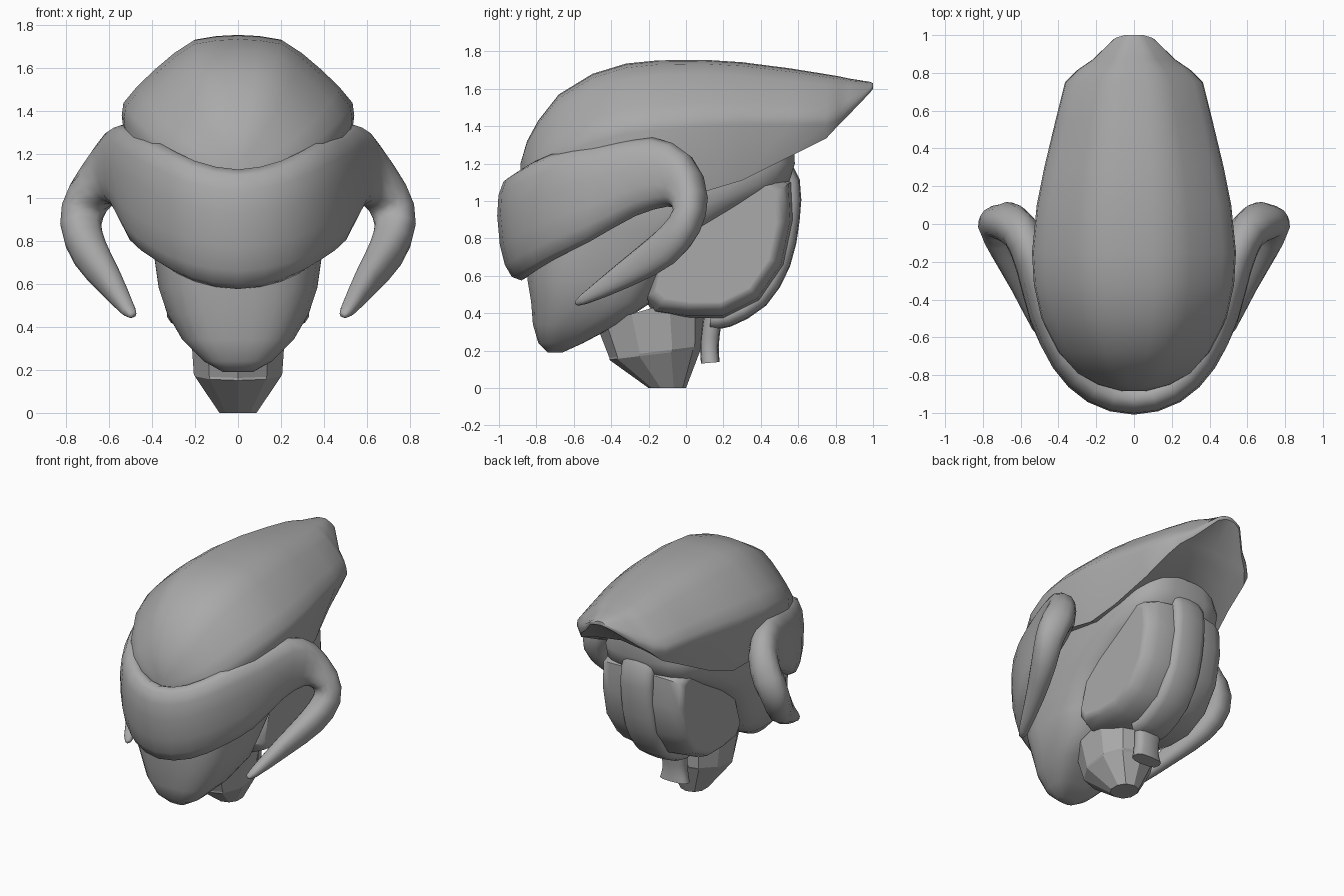
import bpy
from math import sin, cos, pi, radians
from mathutils import Vector

if "Cube" in bpy.data.objects:
    bpy.data.objects.remove(bpy.data.objects["Cube"])

grey = bpy.data.materials.new("plain_grey")
grey.use_nodes = True
grey.diffuse_color = (0.4, 0.4, 0.4, 1)
grey.node_tree.nodes["Principled BSDF"].inputs["Base Color"].default_value = (0.4, 0.4, 0.4, 1)


def skin(name, rings, angle):
    """Join equal rings of points into a capped tube."""
    n = len(rings[0])
    faces = [(i * n + j, i * n + (j + 1) % n, (i + 1) * n + (j + 1) % n, (i + 1) * n + j)
             for i in range(len(rings) - 1) for j in range(n)]
    faces += [tuple(range(n))[::-1], tuple(range((len(rings) - 1) * n, len(rings) * n))]
    mesh = bpy.data.meshes.new(name)
    mesh.from_pydata([tuple(p) for r in rings for p in r], [], faces)
    mesh.materials.append(grey)
    obj = bpy.data.objects.new(name, mesh)
    bpy.context.collection.objects.link(obj)
    bpy.ops.object.select_all(action="DESELECT")
    obj.select_set(True)
    bpy.context.view_layer.objects.active = obj
    bpy.ops.object.mode_set(mode="EDIT")
    bpy.ops.mesh.select_all(action="SELECT")
    bpy.ops.mesh.normals_make_consistent(inside=False)
    bpy.ops.object.mode_set(mode="OBJECT")
    if angle:
        bpy.ops.object.shade_smooth_by_angle(angle=radians(angle))


def power(v, e):
    return abs(v) ** e * (1 if v > 0 else -1)


def refine(points):
    """Add a smooth in-between point to each span."""
    out = []
    for i in range(len(points) - 1):
        a, b, c, d = points[max(i - 1, 0)], points[i], points[i + 1], points[min(i + 2, len(points) - 1)]
        out += [b, ((b + c) * 9 - a - d) / 16]
    return out + [points[-1]]


def sweep(name, stations, sides=14, e=0.85):
    """Each station: one edge, the opposite edge, half thickness."""
    tops = refine([Vector(s[0]) for s in stations])
    lows = refine([Vector(s[1]) for s in stations])
    thick = refine([Vector((s[2], 0, 0)) for s in stations])
    mids = [(a + b) / 2 for a, b in zip(tops, lows)]
    rings = []
    for i, mid in enumerate(mids):
        u = tops[i] - mid
        along = mids[min(i + 1, len(mids) - 1)] - mids[max(i - 1, 0)]
        v = along.cross(u).normalized() * thick[i].x
        rings.append([mid + u * power(cos(k * 2 * pi / sides), e)
                      + v * power(sin(k * 2 * pi / sides), e) for k in range(sides)])
    skin(name, rings, 60)


def stack(name, levels, sides, e_front, e_back, tilt, angle):
    """Each level: height, front y, back y, half width."""
    rings = []
    for z, f, b, w in levels:
        ring = []
        for k in range(sides):
            a = (k + 0.5) * 2 * pi / sides
            e = e_back if sin(a) > 0 else e_front
            y = (f + b) / 2 + (b - f) / 2 * power(sin(a), e)
            ring.append((w * power(cos(a), e), y, z * (1 + tilt * y)))
        rings.append(ring)
    skin(name, rings, angle)


# Crown shell: y, top, half width, crease height, rim height, rim half width
crown = [(-.885, 1.2, .06, 1.12, 1.05, .05), (-.85, 1.32, .19, 1.15, 1.05, .17),
         (-.79, 1.43, .3, 1.18, 1.05, .28), (-.68, 1.57, .4, 1.23, 1.05, .37),
         (-.5, 1.68, .49, 1.31, 1.08, .45), (-.32, 1.735, .53, 1.36, 1.1, .49),
         (-.15, 1.752, .54, 1.38, 1.08, .5), (.1, 1.755, .515, 1.4, 1.05, .46),
         (.3, 1.742, .475, 1.41, 1.11, .42), (.55, 1.71, .415, 1.41, 1.235, .36),
         (.75, 1.678, .365, 1.41, 1.335, .33), (.815, 1.667, .3, 1.43, 1.405, .28),
         (.87, 1.655, .22, 1.475, 1.46, .21), (.985, 1.637, .1, 1.59, 1.58, .09),
         (1.0, 1.63, .05, 1.61, 1.6, .04)]
arc = [(1, 0), (.985, .16), (.87, .36), (.72, .57), (.55, .78), (.38, .94), (.19, .985)]
rings = []
for y, top, w, mid, rim, rw in crown:
    half = [(w * a, y, mid + (top - mid) * b) for a, b in arc]
    ring = half + [(0, y, top)] + [(-x, y, z) for x, y, z in half[::-1]]
    under = rim + 0.18 * (top - rim)
    ring += [(-rw, y, rim), (-rw * .65, y, (rim + under) / 2), (0, y, under),
             (rw * .65, y, (rim + under) / 2), (rw, y, rim)]
    rings.append(ring)
skin("crown_shell", rings, 35)

# Brow band running round the front and curling into a tusk on each side
side = [((.2, -.88, 1.17), (.2, -.83, .61), .095), ((.36, -.72, 1.25), (.35, -.7, .69), .09),
        ((.47, -.45, 1.3), (.46, -.52, .78), .09), ((.53, -.18, 1.34), (.52, -.27, .92), .1),
        ((.62, .01, 1.25), (.58, -.1, .97), .1), ((.72, .1, 1.04), (.67, -.06, .955), .105),
        ((.76, .065, .84), (.7, -.08, .91), .095), ((.7, -.06, .67), (.67, -.19, .81), .08),
        ((.6, -.29, .545), (.59, -.36, .67), .058), ((.51, -.53, .45), (.505, -.56, .5), .033),
        ((.485, -.58, .445), (.485, -.59, .46), .012)]
front = [((0, -.93, 1.13), (0, -.88, .575), .1)]
mirrored = [((-a[0], a[1], a[2]), (-b[0], b[1], b[2]), t) for a, b, t in side]
sweep("brow_band_with_tusks", mirrored[::-1] + front + side)

# Face and jaw, widening up into the collar below the crown
stack("face_and_jaw", [(.19, -.74, -.66, .07), (.24, -.79, -.55, .16), (.34, -.82, -.36, .26),
                       (.46, -.83, -.18, .33), (.58, -.85, -.13, .37), (.72, -.85, -.02, .39),
                       (.84, -.85, .12, .41), (.98, -.85, .36, .42), (1.09, -.85, .55, .41),
                       (1.2, -.8, .585, .4), (1.32, -.7, .58, .34)], 24, 0.75, 0.55, 0, 45)

# Rounded back of the head with flat side panels
outline = [(-.22, .47), (-.17, .4), (0, .375), (.2, .375), (.39, .47), (.52, .66), (.57, .9),
           (.56, 1.1), (.4, 1.18), (.1, 1.1), (-.12, .8)]
cy, cz = .13, .8
rings = []
for x, s in [(-.33, .8), (-.33, .83), (-.31, .9), (-.24, .97), (-.13, 1),
             (.13, 1), (.24, .97), (.31, .9), (.33, .83), (.33, .8)]:
    rings.append([(x, cy + (y - cy) * s, cz + (z - cz) * s) for y, z in outline])
skin("back_of_head", rings, 40)

# Raised centre strip ending in a short tube
spine = [(.48, 1.22), (.555, 1.1), (.553, .9), (.505, .67), (.39, .48), (.22, .38), (.13, .37)]
sweep("back_strip", [((.13, y, z), (-.13, y, z), .055) for y, z in spine], 12, 0.7)
sweep("nape_tube", [((w, y, z), (-w, y, z), .05) for y, z, w in
                    [(.15, .42, .1), (.135, .32, .095), (.125, .22, .09), (.13, .135, .11)]], 12, 0.7)

# Faceted neck
stack("neck", [(0, -.2, 0, .09), (.2, -.41, .08, .21), (.215, -.41, .09, .215),
               (.48, -.48, .1, .23)], 10, 0.9, 0.9, 0.6, 0)
